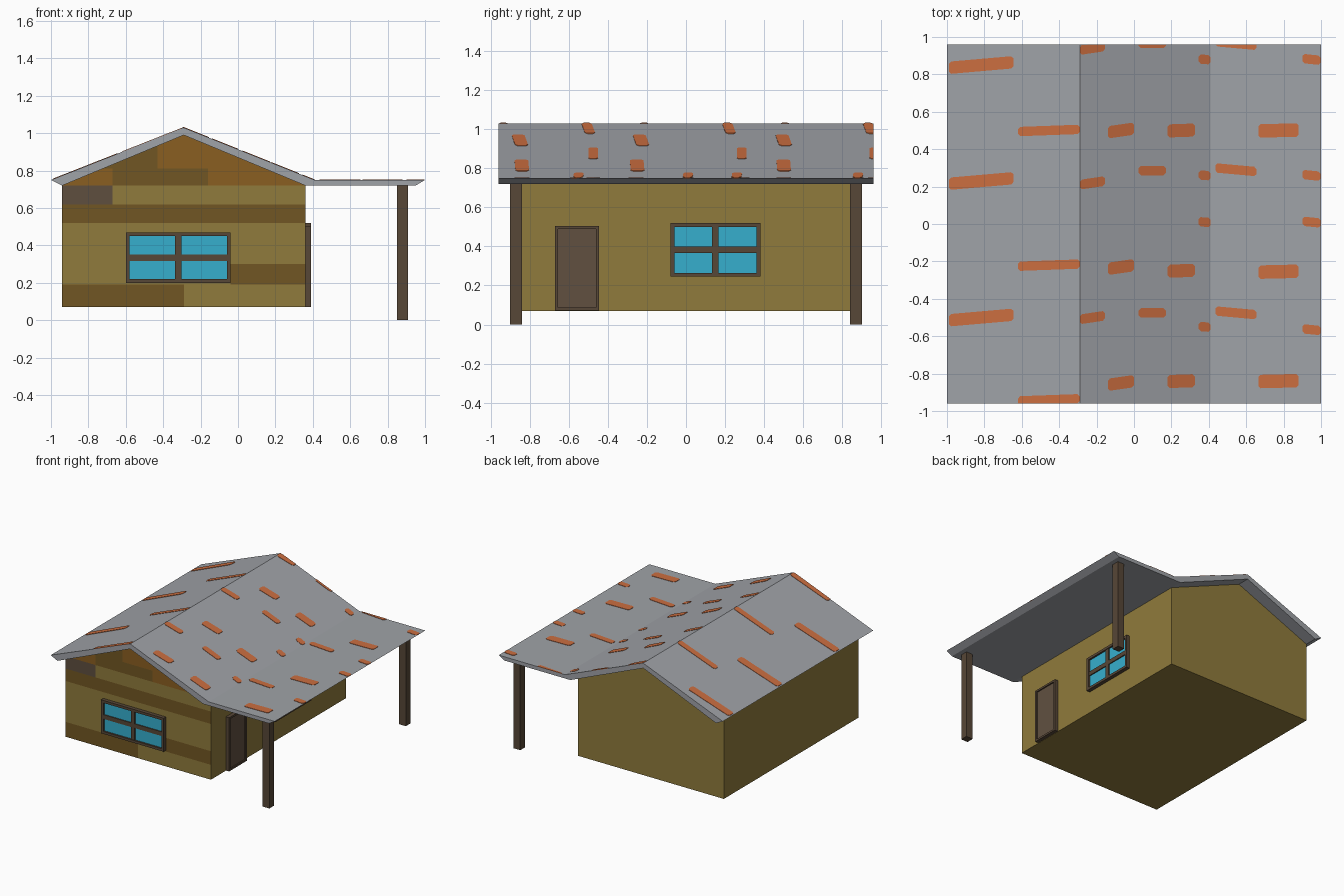
import bpy, bmesh
from mathutils import Vector

if "Cube" in bpy.data.objects:
    bpy.data.objects.remove(bpy.data.objects["Cube"])


def material(name, r, g, b):
    lin = lambda c: ((c / 255 + 0.055) / 1.055) ** 2.4
    m = bpy.data.materials.new(name)
    m.diffuse_color = (lin(r), lin(g), lin(b), 1)
    m.use_nodes = True
    m.node_tree.nodes["Principled BSDF"].inputs["Base Color"].default_value = m.diffuse_color
    return m


OLIVE = material("olive wall", 144, 123, 60)
DARK = material("dark plank", 113, 86, 35)
ORANGE = material("orange plank", 138, 95, 33)
GREY_BROWN = material("grey brown plank", 95, 79, 62)
FRAME = material("frame brown", 87, 71, 55)
DOOR = material("door brown", 97, 80, 64)
GLASS = material("window blue", 54, 175, 206)
ROOF = material("roof grey", 160, 163, 168)
RUST = material("rust orange", 204, 110, 64)


def finish(name, bm, *mats):
    bmesh.ops.recalc_face_normals(bm, faces=bm.faces[:])
    me = bpy.data.meshes.new(name)
    bm.to_mesh(me)
    bm.free()
    for m in mats:
        me.materials.append(m)
    ob = bpy.data.objects.new(name, me)
    bpy.context.collection.objects.link(ob)
    return ob


def add_box(bm, lo, hi, mat=0):
    vs = bmesh.ops.create_cube(bm, size=1)["verts"]
    lo, hi = Vector(lo), Vector(hi)
    for v in vs:
        v.co = (lo + hi) / 2 + v.co * (hi - lo)
    for f in {f for v in vs for f in v.link_faces}:
        f.material_index = mat


def add_prism(bm, profile, y0, y1):
    """Extrude an x-z outline along y."""
    a = [bm.verts.new((x, y0, z)) for x, z in profile]
    b = [bm.verts.new((x, y1, z)) for x, z in profile]
    bm.faces.new(a)
    bm.faces.new(b[::-1])
    for i in range(len(a)):
        j = (i + 1) % len(a)
        bm.faces.new((a[i], b[i], b[j], a[j]))


# House body, front face cut into coloured planks
FRONT = -0.86
bm = bmesh.new()
add_prism(bm, [(-0.94, 0.07), (0.36, 0.07), (0.36, 0.72), (-0.29, 0.99), (-0.94, 0.72)], FRONT, 0.86)


def front_faces():
    return [f for f in bm.faces if all(abs(v.co.y - FRONT) < 1e-4 for v in f.verts)]


cuts = [((0, 0, z), (0, 0, 1)) for z in (0.19, 0.30, 0.52, 0.62, 0.72, 0.81)]
cuts += [((x, 0, 0), (1, 0, 0)) for x in (-0.67, -0.43, -0.29, -0.16, -0.04)]
for co, no in cuts:
    fs = front_faces()
    geom = fs + list({e for f in fs for e in f.edges}) + list({v for f in fs for v in f.verts})
    bmesh.ops.bisect_plane(bm, geom=geom, plane_co=co, plane_no=no, dist=1e-5)


def plank_colour(x, z):
    if z < 0.19:
        return 1 if x < -0.29 else 0
    if z < 0.30:
        return 1 if x > -0.04 else 0
    if z < 0.52:
        return 0
    if z < 0.62:
        return 1
    if z < 0.72:
        return 3 if x < -0.67 else 0
    if z < 0.81:
        return 1 if -0.67 < x < -0.16 else 2
    return 1 if x < -0.43 else 2


for f in front_faces():
    c = f.calc_center_median()
    f.material_index = plank_colour(c.x, c.z)
finish("house_body", bm, OLIVE, DARK, ORANGE, GREY_BROWN)

# Gable roof with flat porch extension
TOP = [(-1, 0.75), (-0.29, 1.03), (0.41, 0.75), (1, 0.75)]
bm = bmesh.new()
add_prism(bm, TOP + [(0.95, 0.72), (0.36, 0.72), (-0.29, 0.99), (-0.94, 0.72)], -0.96, 0.96)
finish("roof", bm, ROOF)


def roof_z(x):
    for (x0, z0), (x1, z1) in zip(TOP, TOP[1:]):
        if x <= x1:
            return z0 + (z1 - z0) * (x - x0) / (x1 - x0)


# Rust patches: x range, height, tilt, y centres
PATCHES = [
    (-0.99, -0.645, 0.066, 0.03, (0.85, 0.23, -0.50)),
    (-0.62, -0.29, 0.05, 0.012, (0.50, -0.22, -0.94)),
    (-0.29, -0.155, 0.052, 0.02, (0.94, 0.22, -0.50)),
    (-0.14, 0.0, 0.066, 0.02, (0.50, -0.23, -0.85)),
    (0.025, 0.17, 0.05, 0.0, (0.965, 0.285, -0.475)),
    (0.18, 0.325, 0.07, 0.005, (0.50, -0.25, -0.84)),
    (0.345, 0.41, 0.05, -0.005, (0.88, 0.26, 0.01, -0.55)),
    (0.435, 0.655, 0.05, -0.02, (0.965, 0.29, -0.475)),
    (0.665, 0.88, 0.072, 0.005, (0.50, -0.255, -0.84)),
    (0.90, 0.998, 0.05, -0.01, (0.88, 0.26, 0.01, -0.565)),
]
bm = bmesh.new()
for x0, x1, h, tilt, ys in PATCHES:
    for y in ys:
        e = 0.012
        pts = [(x0 + e, -h / 2), (x1 - e, -h / 2), (x1, -h / 2 + e), (x1, h / 2 - e),
               (x1 - e, h / 2), (x0 + e, h / 2), (x0, h / 2 - e), (x0, -h / 2 + e)]
        rings = []
        for dz in (-0.002, 0.003):
            ring = []
            for x, dy in pts:
                yy = y + dy + tilt * ((x - x0) / (x1 - x0) - 0.5)
                ring.append(bm.verts.new((x, max(-0.96, min(0.96, yy)), roof_z(x) + dz)))
            rings.append(ring)
        lo, hi = rings
        bm.faces.new(hi)
        bm.faces.new(lo[::-1])
        for i in range(8):
            j = (i + 1) % 8
            bm.faces.new((lo[i], lo[j], hi[j], hi[i]))
bmesh.ops.dissolve_degenerate(bm, dist=1e-5, edges=bm.edges[:])
finish("rust_patches", bm, RUST)

# Porch posts
for name, s in (("front_post", -1), ("back_post", 1)):
    bm = bmesh.new()
    ys = sorted((s * 0.84, s * 0.90))
    add_box(bm, (0.85, ys[0], 0), (0.91, ys[1], 0.722))
    finish(name, bm, FRAME)


# Windows: (u, depth, z) boxes placed on the front or right wall
def wall_box(bm, wall, u0, u1, d0, d1, z0, z1, mat=0):
    if wall == "front":
        add_box(bm, (u0, FRONT - d1, z0), (u1, FRONT - d0, z1), mat)
    else:
        add_box(bm, (0.36 + d0, u0, z0), (0.36 + d1, u1, z1), mat)


def border(bm, wall, u0, u1, z0, z1, t, d):
    wall_box(bm, wall, u0, u1, 0, d, z0, z0 + t)
    wall_box(bm, wall, u0, u1, 0, d, z1 - t, z1)
    wall_box(bm, wall, u0, u0 + t, 0, d, z0 + t, z1 - t)
    wall_box(bm, wall, u1 - t, u1, 0, d, z0 + t, z1 - t)


def window(name, wall, u0, u1, z0, z1):
    bm = bmesh.new()
    t, d, m = 0.02, 0.03, 0.017
    uc, zc = (u0 + u1) / 2, (z0 + z1) / 2
    border(bm, wall, u0, u1, z0, z1, t, d)
    wall_box(bm, wall, uc - m, uc + m, 0, d - 0.005, z0 + t, z1 - t)
    wall_box(bm, wall, u0 + t, u1 - t, 0, d - 0.006, zc - m, zc + m)
    wall_box(bm, wall, u0 + t, u1 - t, 0, 0.016, z0 + t, z1 - t, 1)
    finish(name, bm, FRAME, GLASS)


window("front_window", "front", -0.60, -0.04, 0.20, 0.47)
window("side_window", "right", -0.08, 0.38, 0.245, 0.52)

# Door with raised frame
bm = bmesh.new()
border(bm, "right", -0.67, -0.445, 0.072, 0.505, 0.015, 0.03)
wall_box(bm, "right", -0.655, -0.46, 0, 0.02, 0.087, 0.49, 1)
finish("door", bm, FRAME, DOOR)
